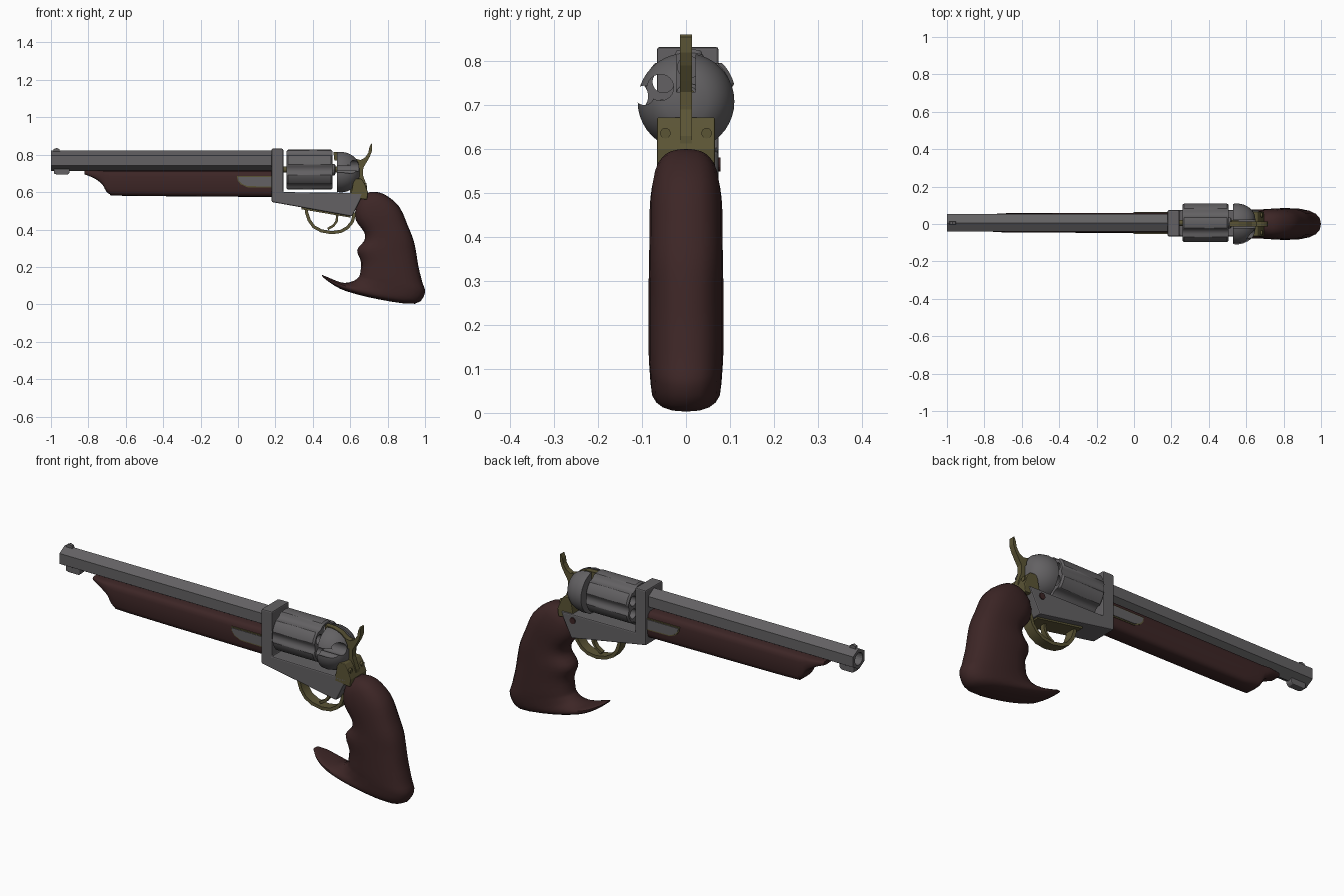
import bpy, bmesh, math
from mathutils import Vector

if "Cube" in bpy.data.objects:
    bpy.data.objects.remove(bpy.data.objects["Cube"])

Y0 = 0.006   # slight sideways offset of barrel and cylinder
AX = 0.72    # height of the cylinder axis


def material(name, rgb):
    m = bpy.data.materials.new(name)
    m.diffuse_color = (*rgb, 1)
    m.use_nodes = True
    m.node_tree.nodes["Principled BSDF"].inputs["Base Color"].default_value = m.diffuse_color
    return m


STEEL = material("grey steel", (0.125, 0.12, 0.125))
WOOD = material("dark red wood", (0.046, 0.019, 0.019))
BRASS = material("olive brass", (0.105, 0.09, 0.036))


def finish(name, bm, mat, smooth=None, bevel=0):
    bmesh.ops.recalc_face_normals(bm, faces=bm.faces)
    me = bpy.data.meshes.new(name)
    bm.to_mesh(me)
    bm.free()
    ob = bpy.data.objects.new(name, me)
    bpy.context.collection.objects.link(ob)
    me.materials.append(mat)
    bpy.ops.object.select_all(action='DESELECT')
    bpy.context.view_layer.objects.active = ob
    ob.select_set(True)
    if bevel:
        b = ob.modifiers.new("bevel", 'BEVEL')
        b.width, b.segments = bevel, 2
    if smooth:
        bpy.ops.object.shade_smooth_by_angle(angle=math.radians(smooth))
    return ob


def skin(rings):
    """Closed skin through rings of equal point count, with end caps."""
    bm = bmesh.new()
    vs = [[bm.verts.new(p) for p in r] for r in rings]
    n = len(vs[0])
    for a, b in zip(vs, vs[1:]):
        for i in range(n):
            bm.faces.new((a[i], a[(i + 1) % n], b[(i + 1) % n], b[i]))
    bm.faces.new(vs[0])
    bm.faces.new(vs[-1])
    return bm


def prism(name, pts, half, mat, y=0.0, **kw):
    """Side profile (x, z) extruded across y."""
    return finish(name, skin([[(x, s, z) for x, z in pts] for s in (y - half, y + half)]), mat, **kw)


def lathe(name, prof, mat, y, z, n=32, **kw):
    """Profile (x, radius) turned round an axis along x."""
    return finish(name, skin([[(x, y + r * math.sin(t), z + r * math.cos(t))
                  for t in (math.tau * i / n for i in range(n))] for x, r in prof]), mat, **kw)


def loft(name, secs, mat, y=0.0, e=0.8, n=20, steps=3, smooth=45):
    """Rounded sections (x1, z1, x2, z2, half width), smoothly interpolated."""
    S = [Vector(s) for s in secs]
    full = []
    for i in range(len(S) - 1):
        a, b, c, d = S[max(i - 1, 0)], S[i], S[i + 1], S[min(i + 2, len(S) - 1)]
        for k in range(steps):
            t = k / steps
            full.append(b + (c - a) * (t / 2) + (2 * a - 5 * b + 4 * c - d) * (t * t / 2)
                        + (3 * b - a - 3 * c + d) * (t ** 3 / 2))
    full.append(S[-1])
    p = lambda v: math.copysign(abs(v) ** e, v)
    rings = []
    for x1, z1, x2, z2, w in full:
        ring = []
        for i in range(n):
            t = math.tau * i / n
            c, s = p(math.cos(t)) / 2, p(math.sin(t))
            ring.append(((x1 + x2) / 2 + (x1 - x2) * c, y + w * s, (z1 + z2) / 2 + (z1 - z2) * c))
        rings.append(ring)
    return finish(name, skin(rings), mat, smooth=smooth)


def cut(ob, cutter):
    bpy.ops.object.select_all(action='DESELECT')
    bpy.context.view_layer.objects.active = ob
    m = ob.modifiers.new("cut", 'BOOLEAN')
    m.operation, m.solver, m.object = 'DIFFERENCE', 'EXACT', cutter
    bpy.ops.object.modifier_apply(modifier=m.name)
    bpy.data.objects.remove(cutter)


def smooth(ob, angle=35):
    bpy.context.view_layer.objects.active = ob
    ob.select_set(True)
    bpy.ops.object.shade_smooth_by_angle(angle=math.radians(angle))


# Six-sided barrel with bore, sight and lug
barrel = lathe("barrel", [(-1, 0.054), (0.19, 0.054)], STEEL, Y0, 0.768, n=6)
cut(barrel, lathe("bore_cutter", [(-1.1, 0.032), (-0.4, 0.032)], STEEL, Y0, 0.768, n=20))
prism("front_sight", [(-0.99, 0.81), (-0.985, 0.83), (-0.97, 0.836), (-0.955, 0.83), (-0.95, 0.81)], 0.008, STEEL, Y0)
prism("barrel_lug", [(-0.985, 0.73), (-0.985, 0.70), (-0.97, 0.694), (-0.91, 0.694), (-0.90, 0.705), (-0.90, 0.73)],
      0.018, STEEL, Y0, bevel=0.004)

# Wooden fore-end under the barrel
loft("fore_end", [(-0.82, 0.715, -0.82, 0.695, 0.03), (-0.765, 0.715, -0.765, 0.672, 0.046),
                  (-0.73, 0.715, -0.725, 0.64, 0.049), (-0.715, 0.715, -0.705, 0.605, 0.05),
                  (-0.69, 0.715, -0.68, 0.588, 0.051), (-0.6, 0.715, -0.6, 0.58, 0.052),
                  (0.185, 0.715, 0.185, 0.574, 0.054)], WOOD, Y0, e=0.5)

# Rounded side plate with a brass rim on the fore-end
for name, g, half, mat in (("side_plate_rim", 0.006, 0.056, BRASS), ("side_plate", 0.0, 0.059, STEEL)):
    prism(name, [(0.185, 0.68 + g), (0.0 - g, 0.68 + g), (0.004 - g, 0.662), (0.02 - g, 0.645 - g / 2),
                 (0.05, 0.632 - g), (0.185, 0.63 - g)], half, mat, Y0)

# Frame: front block and sloping lower rail
prism("frame", [(0.18, 0.832), (0.242, 0.832), (0.242, 0.60), (0.67, 0.595), (0.655, 0.56), (0.61, 0.47),
                (0.18, 0.547)], 0.07, STEEL, 0.004, bevel=0.006)
bm = bmesh.new()
bmesh.ops.create_cone(bm, cap_ends=True, segments=16, radius1=0.016, radius2=0.016, depth=0.008)
for v in bm.verts:
    v.co = (0.6 + v.co.x, 0.075 + v.co.z, 0.565 + v.co.y)
finish("frame_screw", bm, WOOD)


# Fluted cylinder with six chambers
def flute_radius(t, R):
    d, rho = 0.128, 0.036
    phi = (t + math.pi / 6) % (math.pi / 3) - math.pi / 6
    q = rho ** 2 - (d * math.sin(phi)) ** 2
    return min(R, d * math.cos(phi) - math.sqrt(q)) if q > 0 else R


rings = []
for x, R in ((0.26, 0.099), (0.268, 0.107), (0.497, 0.107), (0.505, 0.099)):
    ring = []
    for i in range(96):
        t = math.tau * i / 96
        r = flute_radius(t, R)
        ring.append((x, Y0 + r * math.cos(t), AX + r * math.sin(t)))
    rings.append(ring)
cylinder = finish("cylinder", skin(rings), STEEL)
for k in range(6):
    t = math.pi / 6 + k * math.pi / 3
    cut(cylinder, lathe("chamber_cutter", [(0.2, 0.025), (0.6, 0.025)], STEEL,
                        Y0 + 0.066 * math.cos(t), AX + 0.066 * math.sin(t), n=20))
smooth(cylinder)
lathe("cylinder_pin", [(0.2, 0.016), (0.56, 0.016)], BRASS, Y0, AX, n=16, smooth=40)
lathe("ratchet", [(0.5, 0.03), (0.515, 0.03), (0.522, 0.022)], STEEL, Y0, AX, n=12)

# Domed recoil shield with loading notch and hammer slot
shield = lathe("recoil_shield", [(0.53, 0.108), (0.555, 0.11), (0.585, 0.104), (0.61, 0.092), (0.632, 0.074),
                                 (0.645, 0.05), (0.65, 0.02)], STEEL, 0.0, 0.708, n=40)
cut(shield, lathe("notch_cutter", [(0.5, 0.03), (0.7, 0.03)], STEEL, -0.058, 0.74, n=24))
cut(shield, lathe("gate_cutter", [(0.5, 0.022), (0.7, 0.022)], STEEL, -0.095, 0.722, n=24))
cut(shield, prism("slot_cutter", [(0.5, 0.73), (0.7, 0.73), (0.7, 0.9), (0.5, 0.9)], 0.022, STEEL))
smooth(shield)

# Hammer with nose and curled spur
prism("hammer", [(0.51, 0.815), (0.56, 0.813), (0.60, 0.80), (0.63, 0.778), (0.655, 0.772), (0.68, 0.785),
                 (0.697, 0.81), (0.702, 0.838), (0.712, 0.86), (0.717, 0.855), (0.716, 0.82), (0.705, 0.79),
                 (0.685, 0.755), (0.67, 0.73), (0.668, 0.69), (0.69, 0.63), (0.69, 0.58), (0.6, 0.58),
                 (0.60, 0.68), (0.58, 0.77), (0.515, 0.77)], 0.014, BRASS)

# Brass back strap with two screws
prism("back_strap", [(0.60, 0.57), (0.62, 0.672), (0.66, 0.672), (0.675, 0.65), (0.695, 0.60), (0.69, 0.56)],
      0.066, BRASS, bevel=0.004)
for s in (-1, 1):
    lathe("strap_screw", [(0.66, 0.012), (0.688, 0.012)], BRASS, s * 0.047, 0.636, n=14)

# Trigger guard and trigger as bent strips
def strip(name, path, thick, half, mat):
    P = [Vector(p) for p in path]
    rings = []
    for i, p in enumerate(P):
        d = (P[min(i + 1, len(P) - 1)] - P[max(i - 1, 0)]).normalized()
        o = Vector((-d.y, d.x)) * thick / 2
        a, b = p + o, p - o
        rings.append([(a.x, -half, a.y), (a.x, half, a.y), (b.x, half, b.y), (b.x, -half, b.y)])
    return finish(name, skin(rings), mat, smooth=40)


strip("trigger_guard", [(0.365, 0.53), (0.367, 0.49), (0.38, 0.45), (0.405, 0.415), (0.445, 0.393), (0.50, 0.383),
                        (0.55, 0.39), (0.585, 0.41), (0.61, 0.44), (0.625, 0.49)], 0.017, 0.026, BRASS)
strip("trigger", [(0.515, 0.51), (0.53, 0.475), (0.528, 0.445), (0.51, 0.42), (0.48, 0.403)], 0.013, 0.012, BRASS)
prism("guard_plate", [(0.34, 0.53), (0.34, 0.508), (0.60, 0.464), (0.61, 0.50)], 0.045, BRASS)

# Carved grip sweeping forward into a pointed toe
loft("grip", [(0.655, 0.575, 0.705, 0.60, 0.03), (0.63, 0.515, 0.775, 0.592, 0.066), (0.63, 0.45, 0.86, 0.525, 0.081),
              (0.675, 0.385, 0.908, 0.42, 0.083), (0.675, 0.34, 0.938, 0.345, 0.084), (0.637, 0.29, 0.953, 0.275, 0.085),
              (0.658, 0.225, 0.965, 0.20, 0.085), (0.652, 0.16, 0.985, 0.12, 0.085), (0.64, 0.14, 0.999, 0.06, 0.083),
              (0.61, 0.122, 0.945, 0.003, 0.08), (0.565, 0.115, 0.75, 0.027, 0.078), (0.52, 0.128, 0.58, 0.07, 0.07),
              (0.48, 0.145, 0.50, 0.11, 0.052), (0.447, 0.158, 0.452, 0.147, 0.02)], WOOD)
